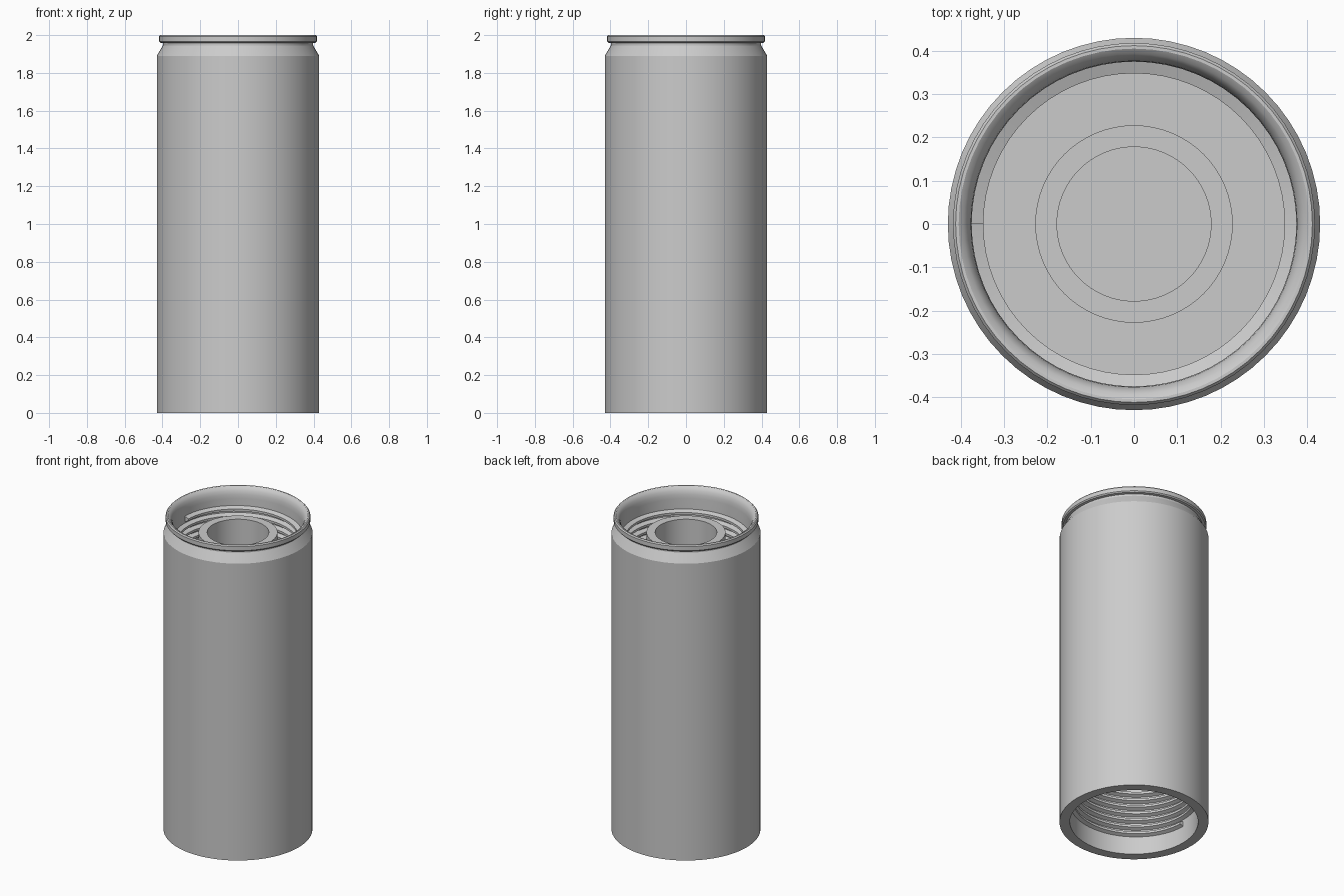
import bpy
import bmesh
from math import cos, sin, pi, radians

cube = bpy.data.objects.get("Cube")
if cube:
    bpy.data.objects.remove(cube, do_unlink=True)

SEGMENTS = 64

metal = bpy.data.materials.new("plain grey")
metal.use_nodes = True
grey = (0.6, 0.6, 0.6, 1)
metal.diffuse_color = grey
metal.node_tree.nodes["Principled BSDF"].inputs["Base Color"].default_value = grey


def finish(name, bm):
    """Turn a bmesh into a smooth shaded object with crisp edges."""
    bmesh.ops.recalc_face_normals(bm, faces=bm.faces)
    mesh = bpy.data.meshes.new(name)
    bm.to_mesh(mesh)
    bm.free()
    mesh.materials.append(metal)
    obj = bpy.data.objects.new(name, mesh)
    bpy.context.collection.objects.link(obj)
    bpy.ops.object.select_all(action='DESELECT')
    obj.select_set(True)
    bpy.context.view_layer.objects.active = obj
    bpy.ops.object.shade_smooth_by_angle(angle=radians(30))
    return obj


def sweep(bm, rings, closed):
    """Skin consecutive rings of vertices, wrapping each ring."""
    verts = [[bm.verts.new(p) for p in ring] for ring in rings]
    count = len(verts[0])
    pairs = list(zip(verts, verts[1:]))
    if closed:
        pairs.append((verts[-1], verts[0]))
    else:
        bm.faces.new(verts[0])
        bm.faces.new(verts[-1])
    for a, b in pairs:
        for i in range(count):
            j = (i + 1) % count
            bm.faces.new((a[i], a[j], b[j], b[i]))


def lathe(name, profile):
    """Revolve a (radius, height) outline; points on the axis are merged."""
    bm = bmesh.new()
    rings = []
    for k in range(SEGMENTS):
        a = 2 * pi * k / SEGMENTS
        rings.append([(r * cos(a), r * sin(a), z) for r, z in profile])
    sweep(bm, rings, True)
    bmesh.ops.remove_doubles(bm, verts=bm.verts, dist=1e-5)
    bmesh.ops.dissolve_degenerate(bm, edges=bm.edges, dist=1e-6)
    return finish(name, bm)


def thread(name, wall, crest, start, pitch, turns):
    """Helical ridge on an inner wall, beginning on the -x side."""
    bm = bmesh.new()
    rings = []
    for k in range(int(turns * SEGMENTS) + 1):
        a = pi + 2 * pi * k / SEGMENTS
        z = start + pitch * k / SEGMENTS
        section = [(wall + 0.004, -0.42), (crest, -0.16),
                   (crest, 0.16), (wall + 0.004, 0.42)]
        rings.append([(r * cos(a), r * sin(a), z + h * pitch)
                      for r, h in section])
    sweep(bm, rings, False)
    return finish(name, bm)


# Cylindrical shell with shoulder, rolled lip and a socket at each end
FLOOR = 1.6
CEILING = 0.48
lathe("body", [
    (0, CEILING), (0.37, CEILING), (0.37, 0), (0.43, 0), (0.43, 1.89),
    (0.398, 1.945), (0.398, 1.957), (0.412, 1.96), (0.418, 1.967),
    (0.418, 1.993), (0.412, 2.0), (0.405, 2.0), (0.393, 1.992),
    (0.383, 1.977), (0.377, 1.955), (0.375, 1.93), (0.375, FLOOR),
    (0, FLOOR)])

# Raised ring in the middle of the upper socket
lathe("inner_tube", [(0.178, FLOOR), (0.228, FLOOR),
                     (0.228, 1.89), (0.178, 1.89)])

# Screw threads inside both sockets
PITCH = 0.044
thread("upper_thread", 0.375, 0.348, 1.875 - 5 * PITCH, PITCH, 5)
thread("lower_thread", 0.37, 0.348, 0.125, PITCH, 7)
